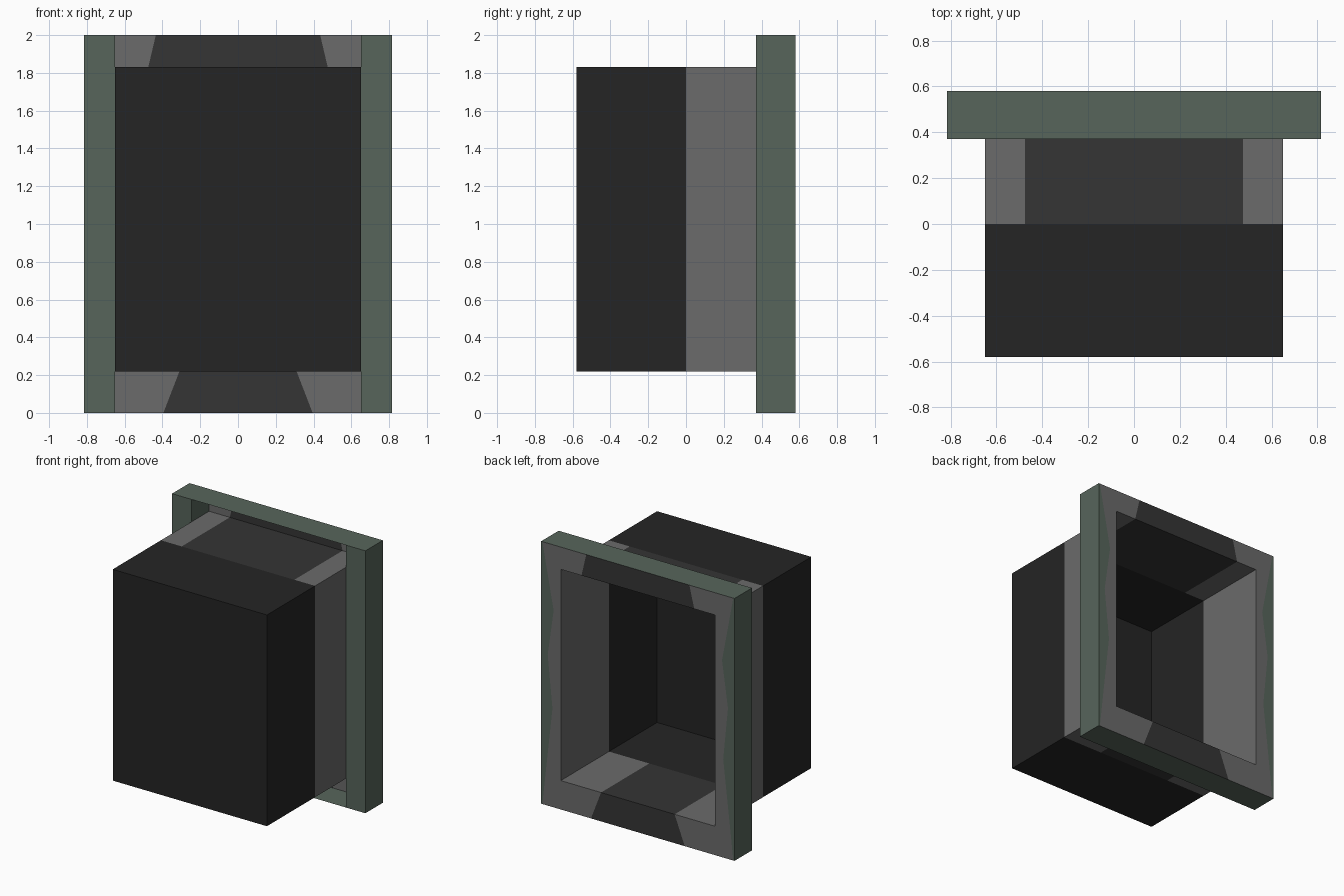
import bpy, bmesh

if "Cube" in bpy.data.objects:
    bpy.data.objects.remove(bpy.data.objects["Cube"])

W, H = 0.65, (0.22, 1.83)      # tube half width, bottom and top
FW, FH = 0.815, (0.0, 2.0)     # frame half width, bottom and top
Y0, YM, YF, Y1 = -0.58, 0.0, 0.37, 0.58


def material(name, col):
    m = bpy.data.materials.new(name)
    m.diffuse_color = (*col, 1)
    m.use_nodes = True
    m.node_tree.nodes["Principled BSDF"].inputs["Base Color"].default_value = m.diffuse_color
    return m


BLACK = material("black", (0.018, 0.018, 0.018))
CHARCOAL = material("charcoal", (0.035, 0.035, 0.035))
GREY = material("grey", (0.145, 0.145, 0.145))
GREEN = material("green", (0.095, 0.13, 0.105))


def sheet(name, polys):
    """Object from (material, corner list) polygons, shared corners welded."""
    bm = bmesh.new()
    mesh = bpy.data.meshes.new(name)
    mats = []
    for mat, pts in polys:
        if mat not in mats:
            mats.append(mat)
            mesh.materials.append(mat)
        f = bm.faces.new([bm.verts.new(p) for p in pts])
        f.material_index = mats.index(mat)
    bmesh.ops.remove_doubles(bm, verts=bm.verts, dist=1e-4)
    bmesh.ops.recalc_face_normals(bm, faces=bm.faces)
    bm.to_mesh(mesh)
    bm.free()
    obj = bpy.data.objects.new(name, mesh)
    bpy.context.collection.objects.link(obj)
    return obj


def flat(z, x0, x1, y0, y1):
    return [(x0, y0, z), (x1, y0, z), (x1, y1, z), (x0, y1, z)]


def side(x, y0, y1, z0, z1):
    return [(x, y0, z0), (x, y1, z0), (x, y1, z1), (x, y0, z1)]


def upright(y, x0, x1, z0, z1):
    return [(x0, y, z0), (x1, y, z0), (x1, y, z1), (x0, y, z1)]


# Closed front half of the box
front = [(BLACK, upright(Y0, -W, W, *H))]
front += [(BLACK, flat(z, -W, W, Y0, YM)) for z in H]
front += [(BLACK, side(x, Y0, YM, *H)) for x in (-W, W)]
sheet("box_front", front)

# Rear sleeve of the box, open at the back, dark strips above and below
sleeve = [(GREY, side(x, YM, Y1, *H)) for x in (-W, W)]
for z, c in zip(H, (0.31, 0.475)):
    sleeve += [(CHARCOAL, flat(z, -c, c, YM, Y1)),
               (GREY, flat(z, -W, -c, YM, Y1)),
               (GREY, flat(z, c, W, YM, Y1))]
sheet("box_sleeve", sleeve)

# Frame shell: outer rim, front strips and the short inner returns
rim = [(GREEN, flat(z, -FW, FW, YF, Y1)) for z in FH]
for s in (-1, 1):
    rim += [(GREEN, side(s * FW, YF, Y1, *FH)),
            (GREEN, upright(YF, s * W, s * FW, *FH)),
            (GREEN, side(s * W, YF, Y1, FH[0], H[0])),
            (GREEN, side(s * W, YF, Y1, H[1], FH[1]))]
sheet("frame_rim", rim)

# Back ring of the frame with dark centre panels and worn green side edges
ring = []
for zi, zo, ci, co in ((H[0], FH[0], 0.31, 0.395), (H[1], FH[1], 0.475, 0.435)):
    ring.append((CHARCOAL, [(-ci, Y1, zi), (ci, Y1, zi), (co, Y1, zo), (-co, Y1, zo)]))
    for s in (-1, 1):
        ring.append((GREY, [(s * ci, Y1, zi), (s * W, Y1, zi),
                            (s * W, Y1, zo), (s * co, Y1, zo)]))
wave = [(0.805, 0.0), (0.76, 0.4), (0.72, 0.75), (0.76, 1.15), (0.71, 1.5), (0.805, 2.0)]
for s in (-1, 1):
    for (xa, za), (xb, zb) in zip(wave, wave[1:]):
        for mat, x in ((GREY, W), (GREEN, FW)):
            ring.append((mat, [(s * x, Y1, za), (s * xa, Y1, za),
                               (s * xb, Y1, zb), (s * x, Y1, zb)]))
sheet("frame_back", ring)
